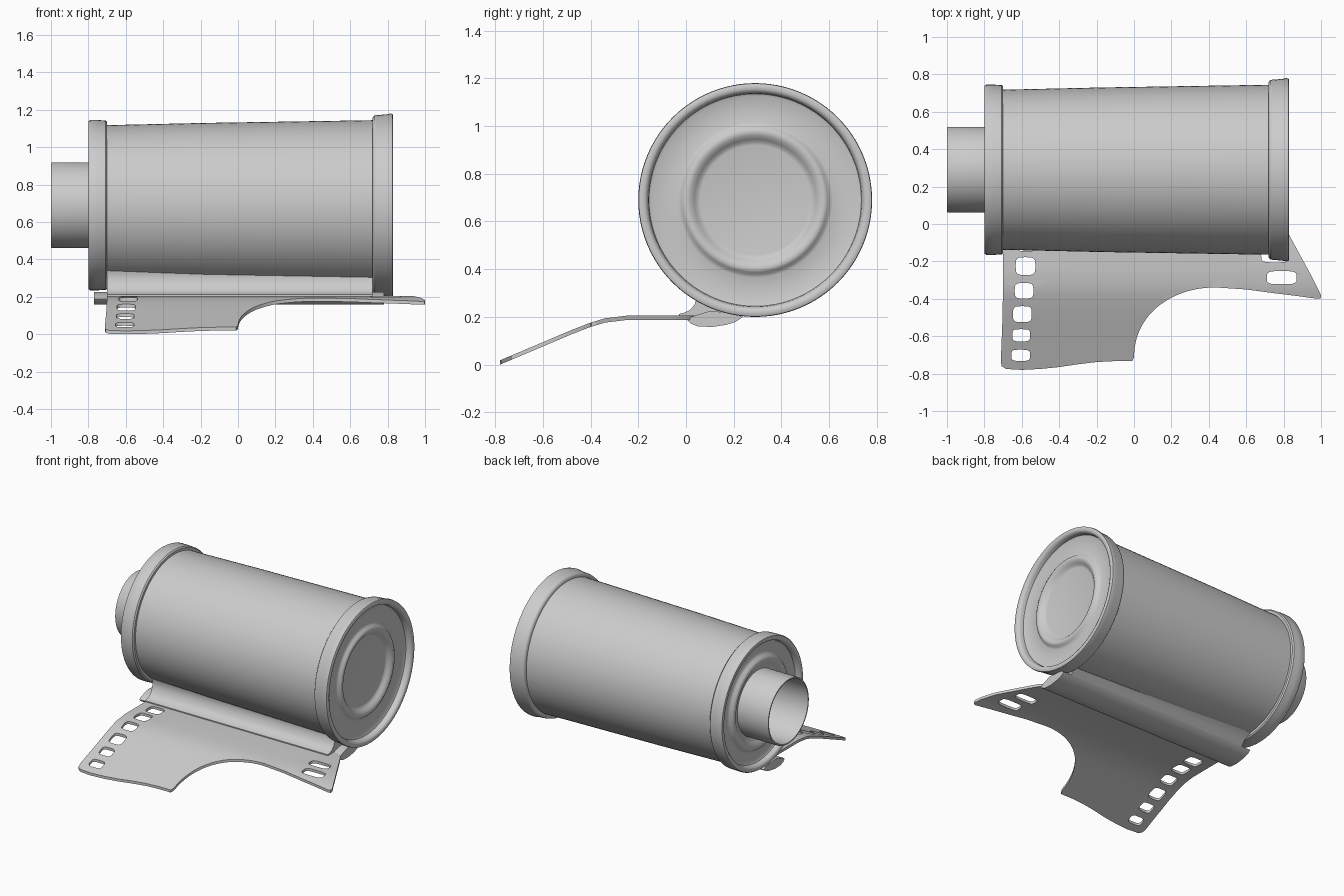
import bpy, bmesh, math
from mathutils import Vector
from mathutils.geometry import interpolate_bezier

if "Cube" in bpy.data.objects:
    bpy.data.objects.remove(bpy.data.objects["Cube"])

CY, CZ = 0.29, 0.69          # canister axis (runs along x)
SEGS = 96

grey = bpy.data.materials.new("plain_grey")
grey.diffuse_color = (0.6, 0.6, 0.6, 1)
grey.use_nodes = True
grey.node_tree.nodes["Principled BSDF"].inputs["Base Color"].default_value = grey.diffuse_color


def finish(bm, name, angle=40):
    bmesh.ops.remove_doubles(bm, verts=bm.verts[:], dist=1e-5)
    bmesh.ops.recalc_face_normals(bm, faces=bm.faces[:])
    me = bpy.data.meshes.new(name)
    bm.to_mesh(me)
    bm.free()
    me.materials.append(grey)
    ob = bpy.data.objects.new(name, me)
    bpy.context.collection.objects.link(ob)
    bpy.ops.object.select_all(action='DESELECT')
    ob.select_set(True)
    bpy.context.view_layer.objects.active = ob
    bpy.ops.object.shade_smooth_by_angle(angle=math.radians(angle))
    return ob


def lathe(name, profile):
    """Revolve (x, radius) points around the canister axis."""
    bm = bmesh.new()
    rings = []
    for x, r in profile:
        rings.append([bm.verts.new((x, CY + r * math.cos(a), CZ + r * math.sin(a)))
                      for a in (2 * math.pi * i / SEGS for i in range(SEGS))]
                     if r else [bm.verts.new((x, CY, CZ))])
    for a, b in zip(rings, rings[1:]):
        for i in range(SEGS):
            j = (i + 1) % SEGS
            if len(a) == 1:
                bm.faces.new((a[0], b[j], b[i]))
            elif len(b) == 1:
                bm.faces.new((a[i], a[j], b[0]))
            else:
                bm.faces.new((a[i], a[j], b[j], b[i]))
    return finish(bm, name)


def extrude_x(name, section, x0, x1):
    """Extrude a (y, z) outline along x."""
    bm = bmesh.new()
    face = bm.faces.new([bm.verts.new((x0, y, z)) for y, z in section])
    ext = bmesh.ops.extrude_face_region(bm, geom=[face], use_keep_orig=True)
    verts = [g for g in ext["geom"] if isinstance(g, bmesh.types.BMVert)]
    bmesh.ops.translate(bm, verts=verts, vec=(x1 - x0, 0, 0))
    return finish(bm, name)


# Canister shell, slightly wider at the right
lathe("canister_body", [(-0.74, 0.427), (-0.17, 0.44), (0.76, 0.455)])

# Left cap with rolled rim and raised ring around the spool
lathe("left_cap", [(-0.70, 0.42), (-0.70, 0.445), (-0.708, 0.453), (-0.75, 0.455),
                   (-0.79, 0.455), (-0.798, 0.45), (-0.80, 0.441), (-0.798, 0.428),
                   (-0.79, 0.418), (-0.765, 0.412), (-0.76, 0.405), (-0.76, 0.335),
                   (-0.768, 0.322), (-0.782, 0.312), (-0.788, 0.298), (-0.786, 0.28),
                   (-0.775, 0.262), (-0.765, 0.245), (-0.76, 0.22)])

# Right cap with rolled rim and raised ring
lathe("right_cap", [(0.72, 0.44), (0.72, 0.468), (0.728, 0.479), (0.74, 0.482),
                    (0.79, 0.485), (0.815, 0.49), (0.826, 0.488), (0.83, 0.48),
                    (0.83, 0.465), (0.824, 0.454), (0.81, 0.448), (0.79, 0.445),
                    (0.785, 0.435), (0.785, 0.325), (0.79, 0.312), (0.802, 0.303),
                    (0.808, 0.29), (0.804, 0.272), (0.79, 0.255), (0.778, 0.243),
                    (0.775, 0.23), (0.775, 0)])

# Hollow spool end
lathe("spool", [(-0.74, 0.228), (-0.995, 0.228), (-1.0, 0.225), (-1.0, 0.217),
                (-0.995, 0.214), (-0.68, 0.214), (-0.68, 0)])

# Film slot lips: upper curls out of the body, lower is a rounded strip
extrude_x("upper_lip", [(0.16, 0.34), (0.04, 0.35), (0.052, 0.32), (0.048, 0.285),
                        (0.035, 0.25), (0.015, 0.228), (-0.01, 0.217), (-0.03, 0.212),
                        (-0.03, 0.2), (0.16, 0.2)], -0.70, 0.72)
lower = [(0.02, 0.2), (0.005, 0.188), (0.02, 0.172), (0.05, 0.16), (0.11, 0.158),
         (0.17, 0.167), (0.21, 0.18), (0.235, 0.198)]
extrude_x("lower_lip", lower + [(0.21, 0.215), (0.1, 0.225)], -0.77, 0.78)
extrude_x("lower_lip_root", [(0.1, 0.19), (0.2, 0.178), (0.235, 0.198), (0.26, 0.23),
                             (0.32, 0.262), (0.3, 0.29), (0.1, 0.3)], -0.70, 0.72)


# Film leader with sprocket holes
def film_z(y):
    pts = [(-0.78, 0.018), (-0.6, 0.094), (-0.48, 0.145), (-0.4, 0.176),
           (-0.34, 0.194), (-0.25, 0.205), (0.2, 0.205)]
    for (y0, z0), (y1, z1) in zip(pts, pts[1:]):
        if y <= y1:
            return z0 + (z1 - z0) * (y - y0) / (y1 - y0)
    return 0.205


def rounded_hole(cx, cy, w, h, n=24):
    out = []
    for i in range(n):
        c, s = math.cos(2 * math.pi * i / n), math.sin(2 * math.pi * i / n)
        out.append((cx + w / 2 * math.copysign(abs(c) ** 0.5, c),
                    cy + h / 2 * math.copysign(abs(s) ** 0.5, s)))
    return out


curve = interpolate_bezier(Vector((0.0, -0.715)), Vector((0.0, -0.45)),
                           Vector((0.25, -0.33)), Vector((0.45, -0.34)), 20)
outline = [(-0.70, 0.06), (-0.70, -0.3), (-0.703, -0.5), (-0.712, -0.735), (-0.708, -0.76),
           (-0.685, -0.775), (-0.6, -0.78), (-0.5, -0.775), (-0.4, -0.765), (-0.3, -0.75),
           (-0.2, -0.738), (-0.1, -0.733), (-0.01, -0.733)]
outline += [(p.x, p.y) for p in curve]
outline += [(0.6, -0.35), (0.75, -0.37), (0.88, -0.386), (0.98, -0.4), (0.998, -0.397),
            (1.0, -0.38), (0.95, -0.28), (0.89, -0.17), (0.83, -0.06), (0.79, 0.01),
            (0.72, 0.06)]
holes = [(-0.575, -0.10, 0.11, 0.09), (-0.58, -0.225, 0.105, 0.095),
         (-0.588, -0.357, 0.1, 0.082), (-0.597, -0.482, 0.1, 0.085),
         (-0.603, -0.595, 0.095, 0.065), (-0.606, -0.702, 0.1, 0.06),
         (0.79, -0.287, 0.16, 0.07), (0.755, -0.17, 0.15, 0.07)]

bm = bmesh.new()
for loop in [outline] + [rounded_hole(*h) for h in holes]:
    vs = [bm.verts.new((x, y, 0)) for x, y in loop]
    for a, b in zip(vs, vs[1:] + vs[:1]):
        bm.edges.new((a, b))
bmesh.ops.triangle_fill(bm, use_beauty=True, use_dissolve=False,
                        edges=bm.edges[:], normal=(0, 0, 1))
for y in (-0.7, -0.6, -0.54, -0.48, -0.44, -0.4, -0.37, -0.34, -0.29, -0.25):
    bmesh.ops.bisect_plane(bm, geom=bm.verts[:] + bm.edges[:] + bm.faces[:],
                           plane_co=(0, y, 0), plane_no=(0, 1, 0), dist=1e-5)
for v in bm.verts:
    v.co.z = film_z(v.co.y)
ext = bmesh.ops.extrude_face_region(bm, geom=bm.faces[:], use_keep_orig=True)
bmesh.ops.translate(bm, vec=(0, 0, -0.018),
                    verts=[g for g in ext["geom"] if isinstance(g, bmesh.types.BMVert)])
finish(bm, "film_leader")
